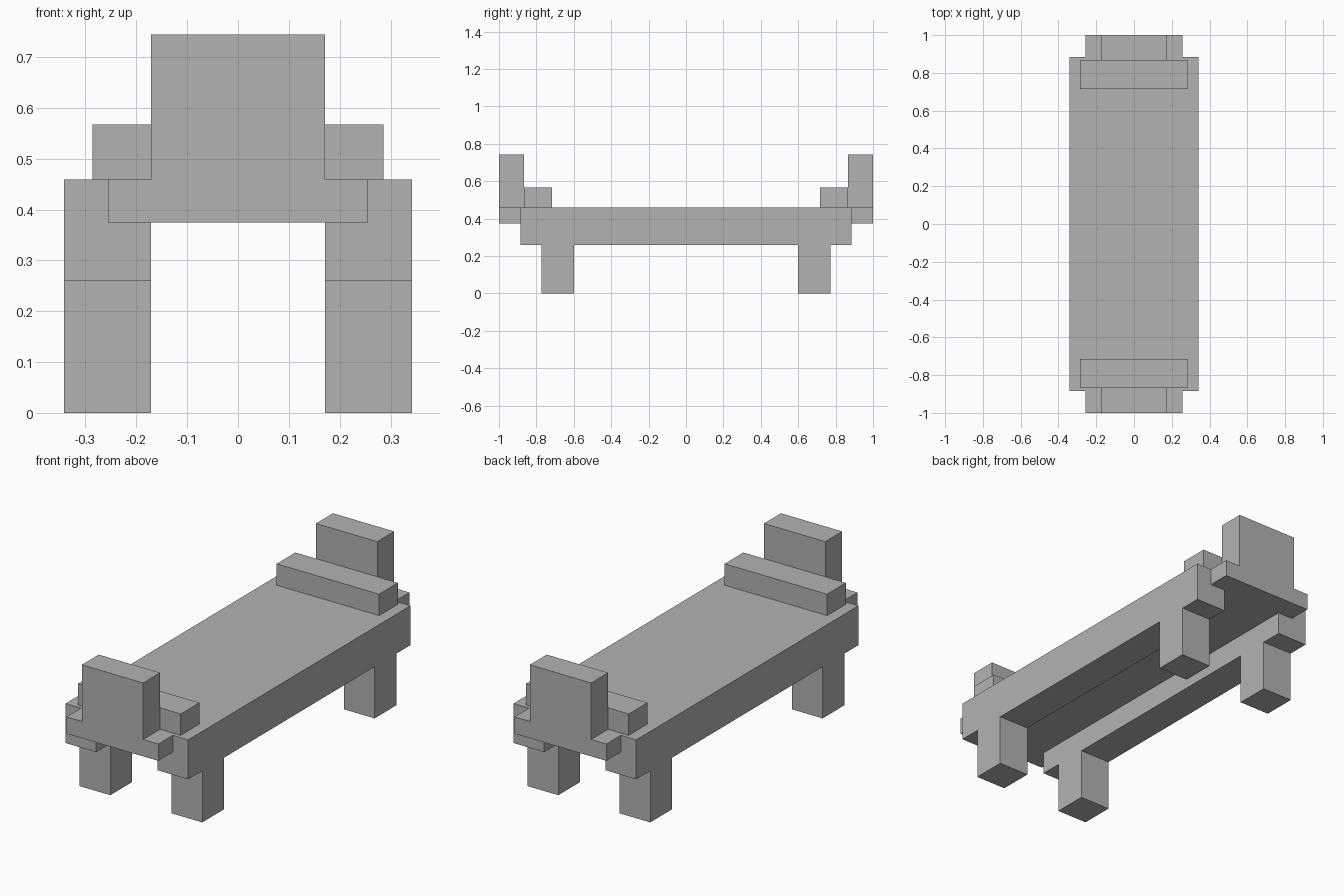
import bpy
import bmesh

cube = bpy.data.objects.get("Cube")
if cube:
    bpy.data.objects.remove(cube, do_unlink=True)

# Single flat grey
GREY = (0.45, 0.45, 0.45, 1)
grey = bpy.data.materials.new("plain_grey")
grey.use_nodes = True
grey.diffuse_color = GREY
grey.node_tree.nodes["Principled BSDF"].inputs["Base Color"].default_value = GREY


def box(name, x, y, z):
    """Flat-sided block spanning the given (low, high) ranges."""
    bm = bmesh.new()
    bmesh.ops.create_cube(bm, size=1)
    for v in bm.verts:
        v.co = [lo + (c + 0.5) * (hi - lo) for c, (lo, hi) in zip(v.co, (x, y, z))]
    mesh = bpy.data.meshes.new(name)
    bm.to_mesh(mesh)
    bm.free()
    mesh.materials.append(grey)
    obj = bpy.data.objects.new(name, mesh)
    bpy.context.collection.objects.link(obj)


def span(sign, near, far):
    """Range from near to far on the chosen side of the centre."""
    return tuple(sorted((sign * near, sign * far)))


HALF = 0.171        # half width of the panels between the rails
WIDE = 0.342        # outer half width
RAIL_END = 0.885
RAIL_LOW, DECK_LOW, DECK_TOP = 0.26, 0.374, 0.459

# Bed deck between the side rails
box("deck", (-HALF, HALF), (-RAIL_END, RAIL_END), (DECK_LOW, DECK_TOP))

for side, sx in (("left", 1), ("right", -1)):
    # Long side rail with a leg near each end
    across = span(sx, HALF, WIDE)
    box(f"{side}_rail", across, (-RAIL_END, RAIL_END), (RAIL_LOW, DECK_TOP))
    for end, sy in (("front", -1), ("back", 1)):
        box(f"{end}_{side}_leg", across, span(sy, 0.6, 0.773), (0, RAIL_LOW))

for end, sy in (("front", -1), ("back", 1)):
    # End ledge, upright end board and the bolster in front of it
    box(f"{end}_ledge", (-0.256, 0.256), span(sy, RAIL_END, 1), (DECK_LOW, DECK_TOP))
    box(f"{end}_board", (-HALF, HALF), span(sy, 0.865, 1), (DECK_TOP, 0.744))
    box(f"{end}_bolster", (-0.286, 0.286), span(sy, 0.716, 0.865), (DECK_TOP, 0.567))
